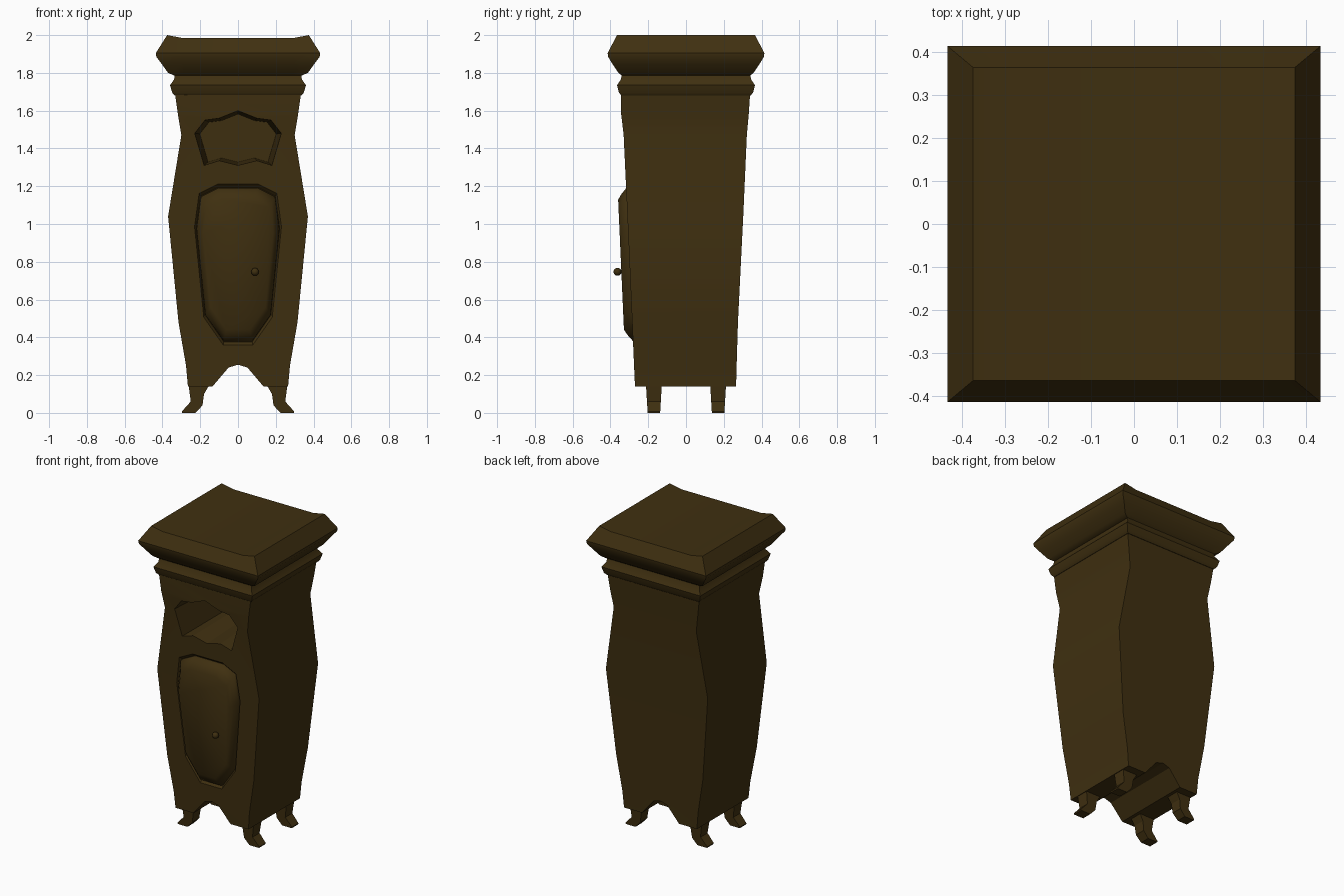
import bpy
import bmesh
import math
from mathutils import Vector

cube = bpy.data.objects.get("Cube")
if cube:
    bpy.data.objects.remove(cube, do_unlink=True)

wood = bpy.data.materials.new("dark walnut wood")
wood.use_nodes = True
colour = (0.05, 0.029, 0.0052, 1)
wood.diffuse_color = colour
bsdf = wood.node_tree.nodes["Principled BSDF"]
bsdf.inputs["Base Color"].default_value = colour
bsdf.inputs["Roughness"].default_value = 0.8


def loft(name, rings):
    """Closed solid through matching rings of points, capped at both ends."""
    bm = bmesh.new()
    loops = [[bm.verts.new(p) for p in ring] for ring in rings]
    n = len(loops[0])
    for a, b in zip(loops, loops[1:]):
        for i in range(n):
            j = (i + 1) % n
            bm.faces.new((a[i], a[j], b[j], b[i]))
    bm.faces.new(loops[0][::-1])
    bm.faces.new(loops[-1])
    bmesh.ops.recalc_face_normals(bm, faces=bm.faces)
    mesh = bpy.data.meshes.new(name)
    bm.to_mesh(mesh)
    bm.free()
    mesh.materials.append(wood)
    obj = bpy.data.objects.new(name, mesh)
    bpy.context.collection.objects.link(obj)
    return obj


def select(obj):
    bpy.ops.object.select_all(action='DESELECT')
    obj.select_set(True)
    bpy.context.view_layer.objects.active = obj


def smooth(obj, degrees):
    select(obj)
    bpy.ops.object.shade_smooth_by_angle(angle=math.radians(degrees))


def cut(obj, cutter):
    select(obj)
    mod = obj.modifiers.new("cut", 'BOOLEAN')
    mod.operation = 'DIFFERENCE'
    mod.solver = 'EXACT'
    mod.object = cutter
    bpy.ops.object.modifier_apply(modifier=mod.name)
    bpy.data.objects.remove(cutter, do_unlink=True)


def box_ring(z, hx, front, back):
    return [(-hx, front, z), (hx, front, z), (hx, back, z), (-hx, back, z)]


def mirrored(half):
    """Complete a right-hand outline (top to bottom) with its reflection."""
    return half + [(-x, z) for x, z in reversed(half) if x > 0]


def front_y(z):
    return -0.264 - 0.0445 * z


def scaled_outline(points, centre_z, scale, offset):
    """Outline shrunk about its centre, laid on the sloping front."""
    out = []
    for x, z in points:
        zz = centre_z + (z - centre_z) * scale
        out.append((x * scale, front_y(zz) + offset, zz))
    return out


# Cabinet body: bulging sides, slightly tapering depth
body = loft("cabinet_body", [box_ring(*r) for r in (
    (0.14, 0.265, -0.27, 0.265), (0.25, 0.275, -0.275, 0.268),
    (0.48, 0.315, -0.285, 0.275), (1.04, 0.37, -0.31, 0.303),
    (1.47, 0.30, -0.33, 0.322), (1.58, 0.318, -0.343, 0.332),
    (1.70, 0.335, -0.345, 0.34))])

# Arch running through the base
arch = mirrored([(0, 0.255), (0.05, 0.24), (0.135, 0.14), (0.135, 0.05)])
cut(body, loft("arch_cutter", [[(x, y, z) for x, z in arch] for y in (-1, 1)]))

# Display niche, tapering inward
niche = mirrored([(0, 1.60), (0.10, 1.56), (0.175, 1.55), (0.23, 1.48),
                  (0.18, 1.31), (0.10, 1.335), (0, 1.31)])
niche = [p for i, p in enumerate(niche) if p not in niche[:i]]
cut(body, loft("niche_cutter", [
    scaled_outline(niche, 1.455, 1.01, -0.05),
    scaled_outline(niche, 1.455, 0.88, 0.40)]))

# Door groove
door = mirrored([(0.11, 1.22), (0.21, 1.17), (0.235, 0.99),
                 (0.185, 0.50), (0.08, 0.35)])
cut(body, loft("groove_cutter", [
    scaled_outline(door, 0.785, 1.02, -0.02),
    scaled_outline(door, 0.785, 0.94, 0.02)]))
smooth(body, 22)

# Raised door panel
panel = loft("door_panel", [
    scaled_outline(door, 0.785, s, d) for s, d in (
        (0.94, 0.03), (0.93, 0.0), (0.86, -0.026), (0.79, -0.045))])
smooth(panel, 50)

# Door knob and its stem
knob_y = -0.363
bpy.ops.mesh.primitive_uv_sphere_add(segments=10, ring_count=6, radius=0.021,
                                     location=(0.09, knob_y, 0.747))
knob = bpy.context.object
knob.name = "door_knob"
bpy.ops.mesh.primitive_cylinder_add(vertices=8, radius=0.010, depth=0.05,
                                    location=(0.09, knob_y + 0.02, 0.747),
                                    rotation=(math.pi / 2, 0, 0))
stem = bpy.context.object
stem.name = "knob_stem"
for part in (knob, stem):
    part.data.materials.append(wood)
    smooth(part, 50)

# Moulding below the cap
moulding = loft("neck_moulding", [box_ring(z, hx, -hy, hy) for z, hx, hy in (
    (1.68, 0.335, 0.342), (1.695, 0.348, 0.355), (1.735, 0.36, 0.365),
    (1.765, 0.338, 0.345), (1.81, 0.333, 0.335))])
smooth(moulding, 40)

# Heavy cap with a top that dips between its side rims
cap = loft("top_cap", [box_ring(z, hx, -hy, hy) for z, hx, hy in (
    (1.785, 0.335, 0.338), (1.80, 0.37, 0.358), (1.845, 0.402, 0.388),
    (1.885, 0.432, 0.412), (1.905, 0.435, 0.415), (2.0, 0.375, 0.365))])
bm = bmesh.new()
bm.from_mesh(cap.data)
for side in (-1, 1):
    geom = bm.verts[:] + bm.edges[:] + bm.faces[:]
    bmesh.ops.bisect_plane(bm, geom=geom, plane_co=Vector((side * 0.29, 0, 0)),
                           plane_no=Vector((1, 0, 0)))
for v in bm.verts:
    if v.co.z > 1.99 and abs(v.co.x) < 0.3:
        v.co.z = 1.984
bm.to_mesh(cap.data)
bm.free()
smooth(cap, 35)

# Four splayed feet
foot = [(0.262, 0.15), (0.25, 0.06), (0.297, 0.008), (0.295, 0), (0.225, 0),
        (0.188, 0.04), (0.18, 0.10), (0.15, 0.15)]
for sx, side in ((1, "left"), (-1, "right")):
    for sy, end in ((1, "back"), (-1, "front")):
        loft(f"{end}_{side}_foot", [
            [(sx * x, sy * (0.17 + w * (0.033 + 0.06 * z)), z) for x, z in foot]
            for w in (-1, 1)])
